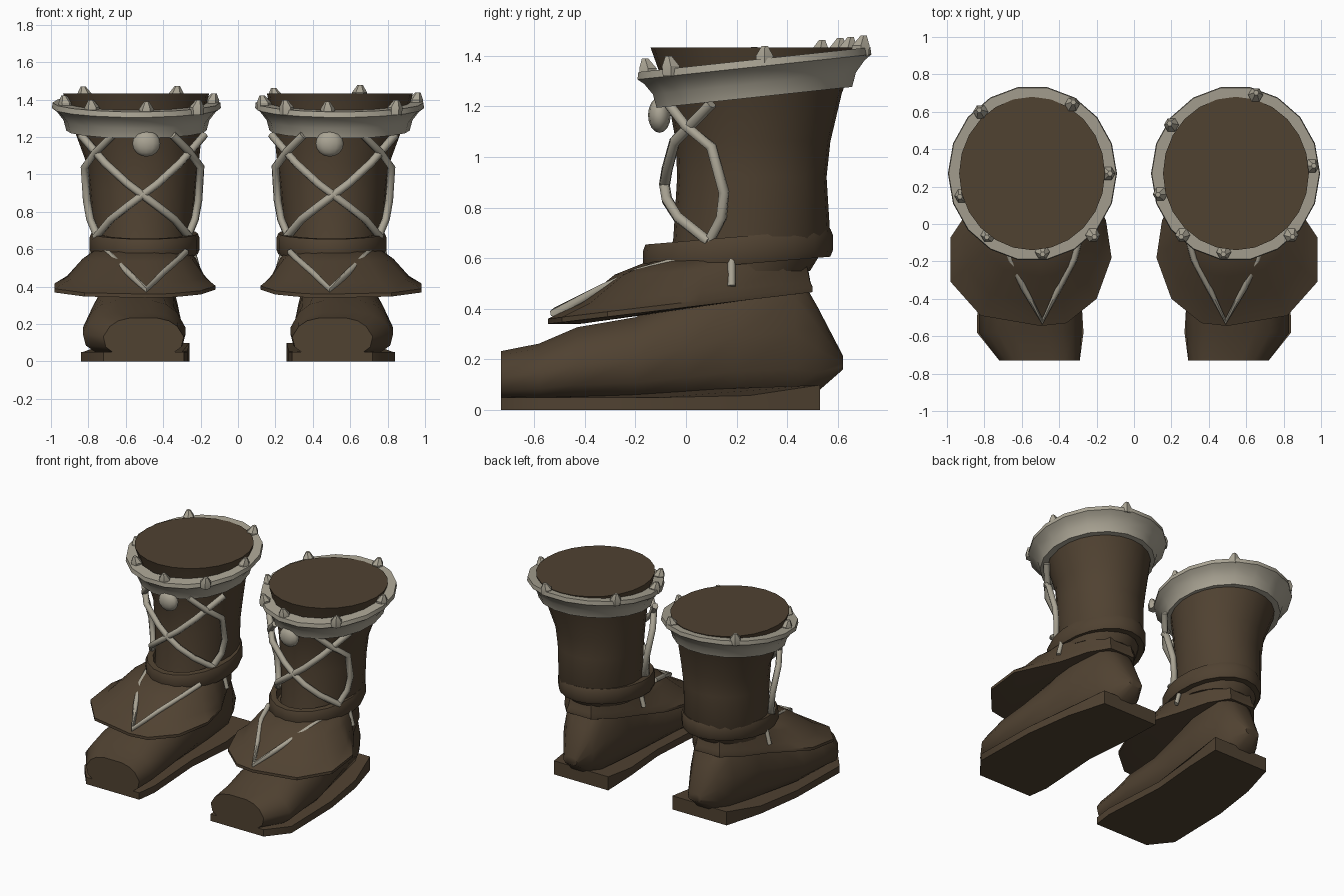
import bpy, bmesh, math
from mathutils import Vector

if "Cube" in bpy.data.objects:
    bpy.data.objects.remove(bpy.data.objects["Cube"])


def material(name, rgb):
    m = bpy.data.materials.new(name)
    m.diffuse_color = (*rgb, 1)
    m.use_nodes = True
    m.node_tree.nodes["Principled BSDF"].inputs["Base Color"].default_value = m.diffuse_color
    return m


LEATHER = material("brown_leather", (0.080, 0.054, 0.031))
BONE = material("pale_bone", (0.40, 0.37, 0.295))


def finish(name, bm, mat, angle=40):
    bmesh.ops.recalc_face_normals(bm, faces=bm.faces)
    me = bpy.data.meshes.new(name)
    bm.to_mesh(me)
    bm.free()
    me.materials.append(mat)
    ob = bpy.data.objects.new(name, me)
    bpy.context.collection.objects.link(ob)
    bpy.ops.object.select_all(action='DESELECT')
    bpy.context.view_layer.objects.active = ob
    ob.select_set(True)
    bpy.ops.object.shade_smooth_by_angle(angle=math.radians(angle))
    return ob


def loft(name, rings, mat, s, closed=False, angle=40):
    """Skin a list of equal-length point loops; s mirrors x."""
    bm = bmesh.new()
    loops = [[bm.verts.new((s * x, y, z)) for x, y, z in r] for r in rings]
    pairs = list(zip(loops, loops[1:]))
    if closed:
        pairs.append((loops[-1], loops[0]))
    for a, b in pairs:
        for i in range(len(a)):
            j = (i + 1) % len(a)
            bm.faces.new((a[i], a[j], b[j], b[i]))
    if not closed:
        bm.faces.new(loops[0])
        bm.faces.new(loops[-1])
    return finish(name, bm, mat, angle)


def oval(cx, cy, rx, ry, z, tilt=0.0, n=20):
    pts = []
    for i in range(n):
        a = 2 * math.pi * i / n
        y = cy + ry * math.sin(a)
        pts.append((cx + rx * math.cos(a), y, z + tilt * (y - cy)))
    return pts


def cord(name, pts, s, r=0.022):
    """Thin lace swept along a path as a six-sided tube."""
    pts = [Vector(p) for p in pts]
    rings = []
    for i, p in enumerate(pts):
        t = (pts[min(i + 1, len(pts) - 1)] - pts[max(i - 1, 0)]).normalized()
        u = t.cross(Vector((0.3, 1, 0.2))).normalized()
        v = t.cross(u)
        rings.append([tuple(p + r * (u * math.cos(k * math.pi / 3) + v * math.sin(k * math.pi / 3)))
                      for k in range(6)])
    loft(name, rings, BONE, s, angle=65)


def foot_section(y, x0, x1, z0, z1, n=14):
    """Boxy rounded cross-section, narrower at the top."""
    pts = []
    for i in range(n):
        a = 2 * math.pi * i / n
        c, d = math.cos(a), math.sin(a)
        px = math.copysign(abs(c) ** 0.6, c)
        pz = math.copysign(abs(d) ** 0.75, d)
        if pz > 0:
            px *= 1 - 0.2 * pz
        pts.append(((x0 + x1) / 2 + (x1 - x0) / 2 * px, y, (z0 + z1) / 2 + (z1 - z0) / 2 * pz))
    return pts


FOOT = [(-.73, .29, .72, .03, .235), (-.58, .28, .83, .03, .265), (-.43, .28, .83, .03, .33),
        (-.2, .30, .82, .03, .37), (0, .31, .78, .03, .46), (.2, .32, .74, .03, .56),
        (.43, .34, .69, .04, .57), (.52, .39, .63, .07, .41), (.62, .45, .56, .16, .215)]
SOLE = [(.29, -.73), (.72, -.73), (.84, -.58), (.83, -.1), (.78, .25), (.70, .53),
        (.26, .53), (.27, .25), (.30, -.1), (.27, -.58)]
FLAP = [(.50, -.545), (.82, -.49), (.98, -.31), (.98, -.07), (.90, .05), (.80, .2), (.72, .38),
        (.62, .5), (.42, .5), (.32, .38), (.24, .2), (.15, .02), (.12, -.18), (.20, -.40), (.36, -.53)]
SHAFT = [(.55, .51, .21, .25, .28), (.68, .51, .26, .265, .31), (.92, .51, .26, .285, .295),
         (1.06, .51, .265, .30, .305), (1.25, .535, .27, .345, .345), (1.432, .545, .27, .39, .41)]
BAND = [(.33, 1.235), (.375, 1.235), (.39, 1.29), (.425, 1.335), (.452, 1.355), (.448, 1.384), (.37, 1.384)]
STUDS = {1: [(.65, .69), (.20, .53), (.95, .31), (.14, .16), (.84, -.06), (.26, -.06), (.48, -.15)],
         -1: [(.33, .64), (.82, .60), (.14, .27), (.92, .15), (.22, -.06), (.78, -.06), (.49, -.15)]}


def boot(s, side):
    # foot and sole
    loft(side + "_foot", [foot_section(*f) for f in FOOT], LEATHER, s, angle=50)
    loft(side + "_sole", [[(x, y, z + lift * max(0, y - .2)) for x, y in SOLE]
                          for z, lift in ((0, 0), (.05, .15))], LEATHER, s)

    # flared instep flap, lofted from its rim up to the ankle
    rings = []
    for f, h, drop in ((.3, 0, .0), (0, 0, .0), (0, 0, -.02), (.28, .3, 0), (.62, .75, 0), (1, 1, 0)):
        ring = []
        for x, y in FLAP:
            a = math.atan2(y - .18, x - .51)
            ix, iy = .51 + .26 * math.cos(a), .18 + .30 * math.sin(a)
            zo = .34 + .12 * (y + .55) - drop
            ring.append((x + (ix - x) * f, y + (iy - y) * f, zo + (.60 - zo) * h))
        rings.append(ring)
    loft(side + "_instep_flap", rings, LEATHER, s, angle=35)

    # shaft and ankle strap
    loft(side + "_shaft", [oval(cx, cy, rx, ry, z, n=24) for z, cx, cy, rx, ry in SHAFT], LEATHER, s)
    loft(side + "_ankle_strap",
         [oval(.50, .205, .295 + d, .375 + d, z, .085)
          for d, z in ((-.05, .575), (-.01, .575), (0, .60), (0, .66), (-.01, .685), (-.05, .685))],
         LEATHER, s, closed=True)

    # tilted top band
    loft(side + "_top_band", [oval(.543, .27, r, r + .017, z, .107, 18) for r, z in BAND],
         BONE, s, closed=True)

    # studs along the band
    bm = bmesh.new()
    for x, y in STUDS[s]:
        z = 1.384 + .107 * (y - .27)
        out = Vector((x - .543, y - .27)).normalized() * .012
        rows = []
        for r, dz, k in ((.036, -.03, 0), (.04, .01, 0), (.014, .05, 1)):
            rows.append([bm.verts.new((s * (x + out.x * k + r * math.cos(i * math.pi / 3)),
                                       y + out.y * k + r * math.sin(i * math.pi / 3), z + dz))
                         for i in range(6)])
        for a, b in zip(rows, rows[1:]):
            for i in range(6):
                bm.faces.new((a[i], a[(i + 1) % 6], b[(i + 1) % 6], b[i]))
        bm.faces.new(rows[0])
        bm.faces.new(rows[-1])
    finish(side + "_band_studs", bm, BONE, 30)

    # front bead
    bm = bmesh.new()
    bmesh.ops.create_uvsphere(bm, u_segments=12, v_segments=8, radius=1)
    for v in bm.verts:
        v.co = Vector((s * .49 + v.co.x * .075, -.105 + v.co.y * .045, 1.165 + v.co.z * .07))
    finish(side + "_front_bead", bm, BONE, 60)

    # crossed laces and side loops
    for m, tag in ((1, "outer"), (-1, "inner")):
        cross = [(.33, .1, 1.21), (.20, -.045, 1.06), (.08, -.075, .95), (0, -.085, .89),
                 (-.08, -.075, .83), (-.17, -.03, .76), (-.25, .09, .665)]
        loop = [(.16, -.07, 1.21), (.25, .0, 1.12), (.31, .1, 1.04), (.298, .15, .86),
                (.28, .14, .76), (.24, .09, .665)]
        for name, path in (("cross", cross), ("loop", loop)):
            cord(f"{side}_{tag}_{name}_lace", [(.51 + m * x, y, z) for x, y, z in path], s)
        # short lace end under the strap
        cord(f"{side}_{tag}_lace_end", [(.51 + m * .265, .18, .60), (.51 + m * .295, .18, .49)], s, .016)

    # V lace on the flap
    cord(side + "_instep_lace", [(.70, -.04, .585), (.66, -.19, .545), (.59, -.34, .475), (.49, -.52, .385),
                                 (.40, -.34, .475), (.32, -.19, .545), (.28, -.04, .585)], s, .018)


boot(1, "right")
boot(-1, "left")
